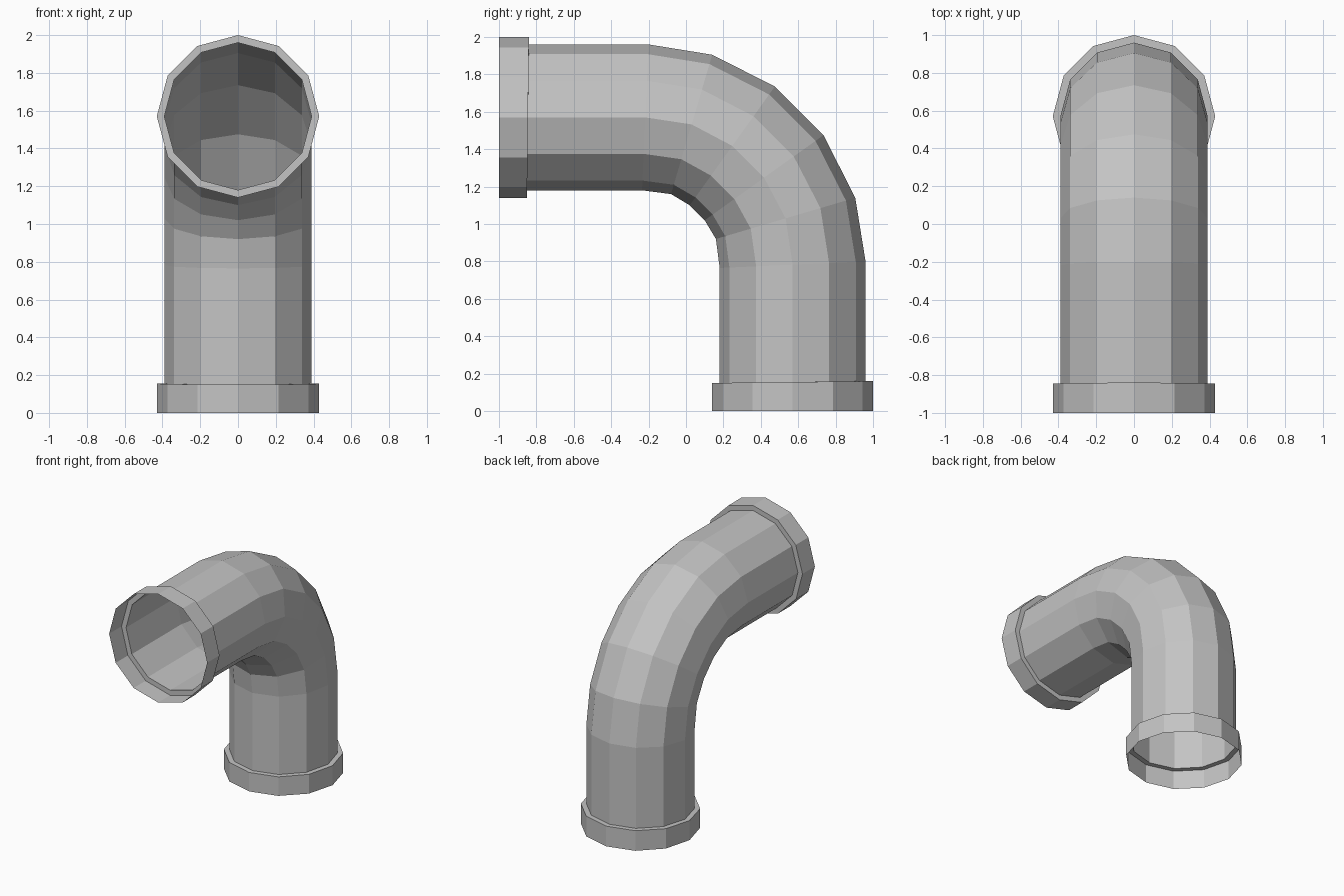
import bpy
import math

cube = bpy.data.objects.get("Cube")
if cube:
    bpy.data.objects.remove(cube, do_unlink=True)

SIDES = 12
PIPE_R, COLLAR_R = 0.39, 0.43

grey = bpy.data.materials.new("pipe_grey")
grey.use_nodes = True
colour = (0.55, 0.55, 0.55, 1.0)
grey.diffuse_color = colour
grey.node_tree.nodes["Principled BSDF"].inputs["Base Color"].default_value = colour


def ring(outer, inner, radius):
    """Twelve points around the pipe, from its outer (y, z) to its inner (y, z)."""
    points = []
    for k in range(SIDES):
        a = 2 * math.pi * k / SIDES
        t = (1 + math.cos(a)) / 2
        y = inner[0] + (outer[0] - inner[0]) * t
        z = inner[1] + (outer[1] - inner[1]) * t
        points.append((radius * math.sin(a), y, z))
    return points


def mirrored(section):
    """Swap the horizontal arm with the vertical arm."""
    outer, inner, radius = section
    return ((outer[1] - 1, outer[0] + 1), (inner[1] - 1, inner[0] + 1), radius)


def loft(name, sections):
    """Open shell through a row of rings."""
    verts = [p for s in sections for p in ring(*s)]
    faces = []
    for i in range(len(sections) - 1):
        a, b = i * SIDES, (i + 1) * SIDES
        for k in range(SIDES):
            n = (k + 1) % SIDES
            faces.append((a + k, a + n, b + n, b + k))
    mesh = bpy.data.meshes.new(name)
    mesh.from_pydata(verts, [], faces)
    mesh.materials.append(grey)
    mesh.update()
    obj = bpy.data.objects.new(name, mesh)
    bpy.context.collection.objects.link(obj)
    return obj


# Pipe: straight arm and half of the bend, then the same mirrored
pipe_end = ((-0.84, 1.96), (-0.85, 1.18), PIPE_R)
half = [
    pipe_end,
    ((-0.20, 1.96), (-0.235, 1.18), PIPE_R),
    ((0.14, 1.905), (-0.08, 1.16), PIPE_R),
    ((0.475, 1.735), (0.02, 1.10), PIPE_R),
]
loft("elbow_pipe", half + [mirrored(s) for s in reversed(half)])

# Collars: open sleeve with a shoulder closing onto the pipe
collar = [
    ((-1.0, 2.0), (-1.0, 1.14), COLLAR_R),
    ((-0.84, 2.0), (-0.85, 1.14), COLLAR_R),
    pipe_end,
]
loft("front_collar", collar)
loft("base_collar", [mirrored(s) for s in reversed(collar)])
